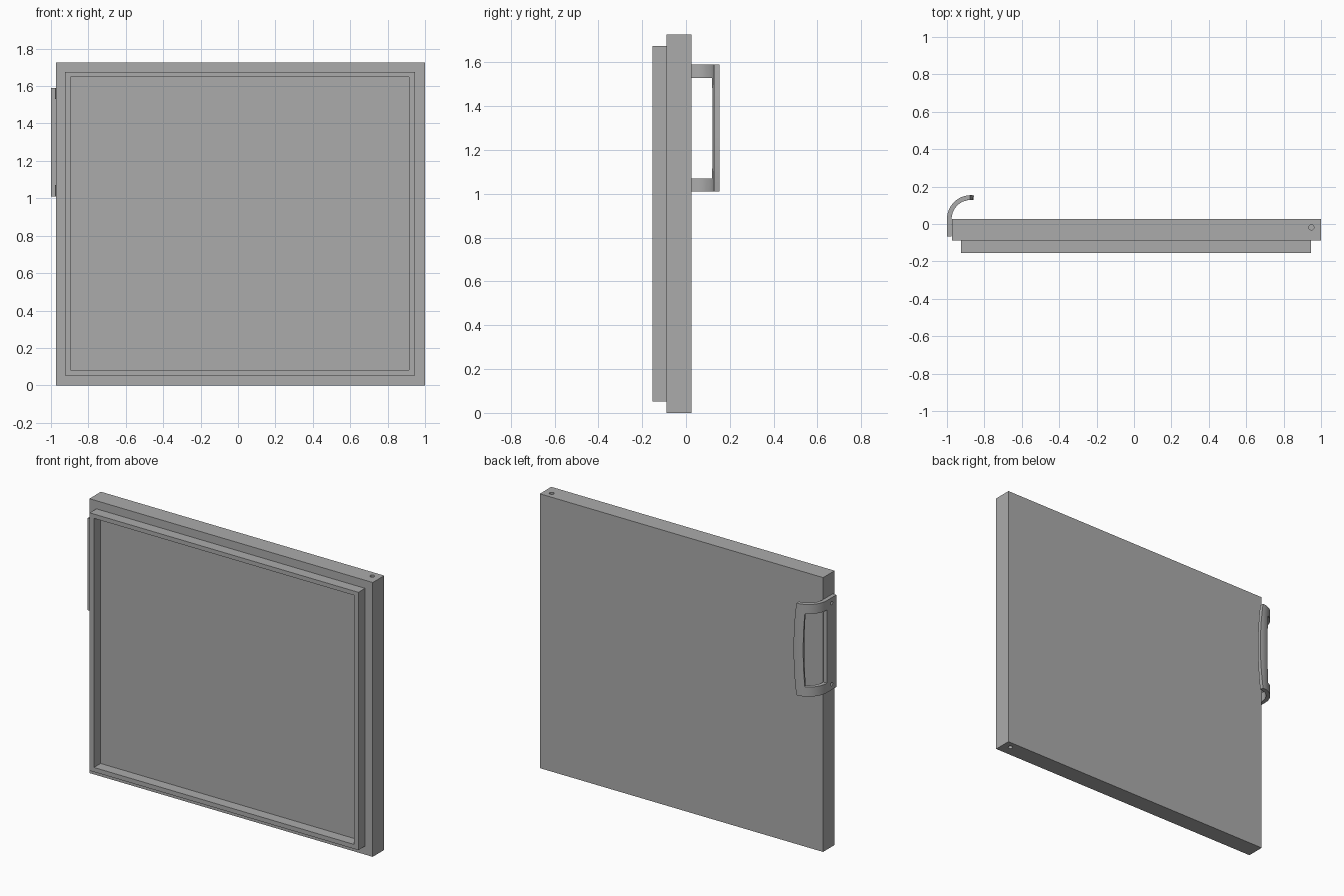
import bpy, bmesh
from math import sin, cos, radians
from mathutils import Matrix, Vector

old = bpy.data.objects.get("Cube")
if old:
    bpy.data.objects.remove(old, do_unlink=True)

grey = bpy.data.materials.new("plain grey")
grey.use_nodes = True
colour = (0.41, 0.41, 0.41, 1)
grey.diffuse_color = colour
grey.node_tree.nodes["Principled BSDF"].inputs["Base Color"].default_value = colour

BACK, FRONT, LIP = 0.026, -0.088, -0.154


def finish(name, bm):
    mesh = bpy.data.meshes.new(name)
    bm.to_mesh(mesh)
    bm.free()
    obj = bpy.data.objects.new(name, mesh)
    bpy.context.collection.objects.link(obj)
    mesh.materials.append(grey)
    return obj


def activate(obj):
    bpy.ops.object.select_all(action='DESELECT')
    obj.select_set(True)
    bpy.context.view_layer.objects.active = obj


def drill(obj, centres, radius, depth, axis):
    """Cut round holes into an object."""
    bm = bmesh.new()
    turn = Vector((0, 0, 1)).rotation_difference(Vector(axis)).to_matrix().to_4x4()
    for c in centres:
        bmesh.ops.create_cone(bm, cap_ends=True, segments=24, radius1=radius,
                              radius2=radius, depth=depth,
                              matrix=Matrix.Translation(c) @ turn)
    cutter = finish("hole_cutter", bm)
    cutter.hide_render = True
    mod = obj.modifiers.new("holes", 'BOOLEAN')
    mod.object = cutter
    mod.solver = 'EXACT'
    activate(obj)
    bpy.ops.object.modifier_apply(modifier=mod.name)
    bpy.data.objects.remove(cutter, do_unlink=True)


# Door slab with hinge pin holes at top and bottom
x0, x1, top = -0.973, 1.0, 1.727
bm = bmesh.new()
bmesh.ops.create_cube(bm, size=1, matrix=Matrix.Translation(
    ((x0 + x1) / 2, (BACK + FRONT) / 2, top / 2))
    @ Matrix.Diagonal((x1 - x0, BACK - FRONT, top, 1)))
door = finish("door_panel", bm)
drill(door, [(0.948, -0.018, 0), (0.948, -0.018, top)], 0.014, 0.12, (0, 0, 1))

# Raised rim on the front, a closed ring of four nested rectangles
outer, inner = (-0.925, 0.946, 0.053, 1.676), (-0.895, 0.915, 0.081, 1.649)
bm = bmesh.new()
loops = []
for (l, r, b, t), y in ((outer, FRONT), (outer, LIP), (inner, LIP), (inner, FRONT)):
    loops.append([bm.verts.new((x, y, z)) for x, z in ((l, b), (r, b), (r, t), (l, t))])
for i in range(4):
    a, b = loops[i], loops[(i + 1) % 4]
    for k in range(4):
        n = (k + 1) % 4
        bm.faces.new((a[k], a[n], b[n], b[k]))
bmesh.ops.recalc_face_normals(bm, faces=bm.faces)
finish("front_rim", bm)

# Curved pull handle: mounting plate, two arms and a bowed grip
LOW, HIGH, ARM, R = 1.01, 1.59, 0.06, 0.128
ROWS, ARC, GRIP = 12, 14, 6
span = HIGH - LOW - 2 * ARM
heights = [LOW] + [LOW + ARM + span * i / ROWS for i in range(ROWS + 1)] + [HIGH]
mid = (LOW + HIGH) / 2
bm = bmesh.new()
columns = [[bm.verts.new((-1, -0.067, z)) for z in heights]]
for i in range(ARC + GRIP + 1):
    col = []
    for z in heights:
        bow = 1 - ((z - mid) / (HIGH - mid)) ** 2
        cut, tip = 62 + 7 * bow, 88 + 9 * bow
        deg = cut * i / ARC if i <= ARC else cut + (tip - cut) * (i - ARC) / GRIP
        a = radians(deg)
        col.append(bm.verts.new((-1 + R - R * cos(a), BACK + R * sin(a), z)))
    columns.append(col)
for i in range(len(columns) - 1):
    for j in range(len(heights) - 1):
        if 1 <= i <= ARC and 1 <= j <= ROWS:
            continue  # hand opening
        p, q = columns[i], columns[i + 1]
        bm.faces.new((p[j], p[j + 1], q[j + 1], q[j]))
handle = finish("pull_handle", bm)
mod = handle.modifiers.new("thickness", 'SOLIDIFY')
mod.thickness = 0.025
mod.offset = -1
activate(handle)
bpy.ops.object.modifier_apply(modifier=mod.name)
drill(handle, [(-1, -0.022, 1.045), (-1, -0.022, 1.555)], 0.01, 0.1, (1, 0, 0))
activate(handle)
bpy.ops.object.shade_smooth_by_angle(angle=radians(30))
